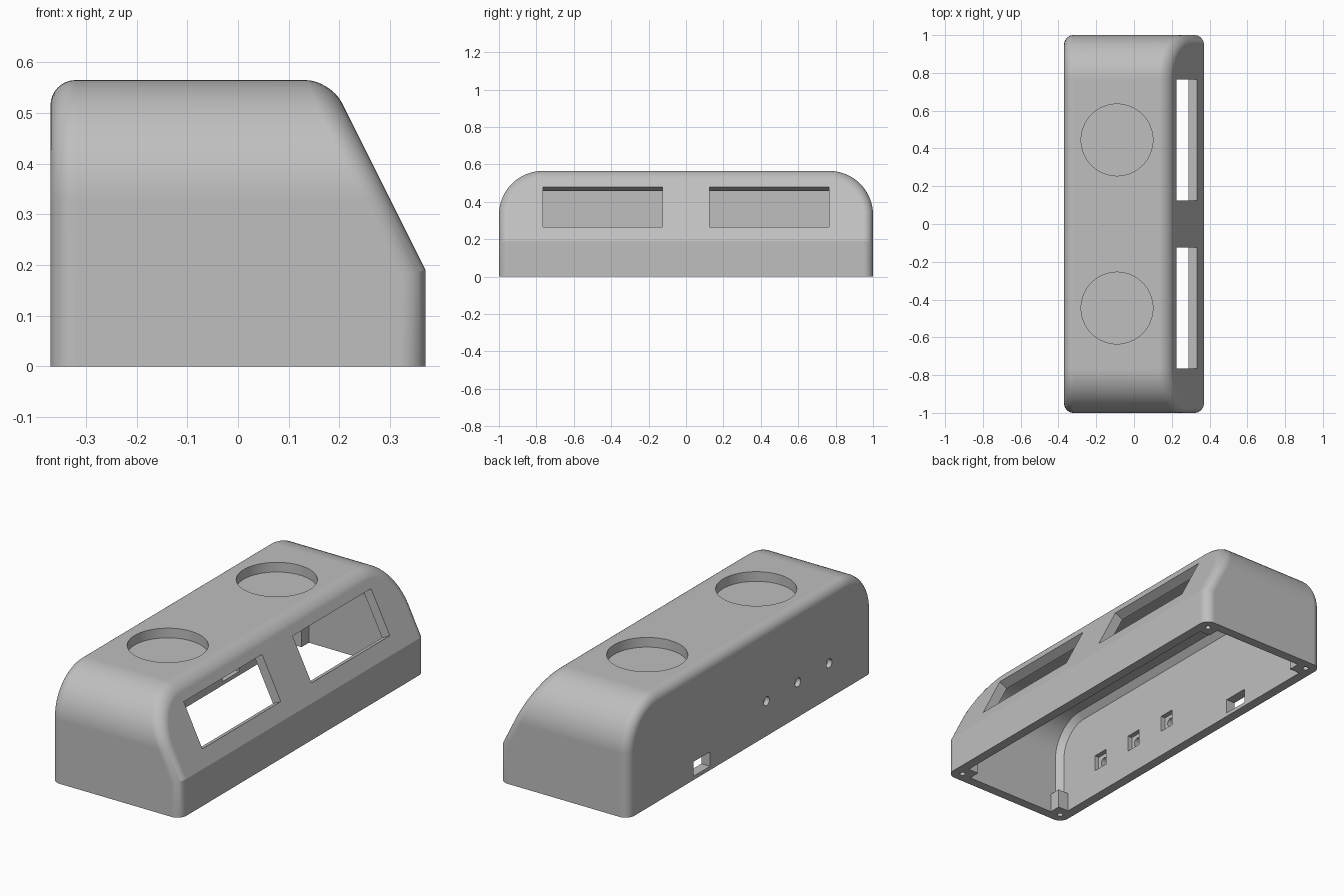
import bpy
import bmesh
from math import atan, cos, sin, pi, radians
from mathutils import Matrix, Vector

cube = bpy.data.objects.get("Cube")
if cube:
    bpy.data.objects.remove(cube, do_unlink=True)

WALL = 0.05
SLANT = Vector((2, 0, 1)).normalized()      # outward direction of the sloping front
SLANT_LOW = Vector((0.37, 0, 0.19))         # lower edge of the slope

grey = bpy.data.materials.new("grey_plastic")
grey.use_nodes = True
colour = (0.52, 0.52, 0.52, 1)
grey.diffuse_color = colour
grey.node_tree.nodes["Principled BSDF"].inputs["Base Color"].default_value = colour


def to_object(name, bm):
    bmesh.ops.recalc_face_normals(bm, faces=bm.faces)
    mesh = bpy.data.meshes.new(name)
    bm.to_mesh(mesh)
    bm.free()
    mesh.materials.append(grey)
    ob = bpy.data.objects.new(name, mesh)
    bpy.context.collection.objects.link(ob)
    return ob


def loaf(name, hx, hy, low, high, r, inset, bevel, segments):
    """Arched block along y, cut by the slope, with rounded long-side edges."""
    steps = 18
    profile = [(-hy, low)]
    for side, start in ((-1, pi), (1, pi / 2)):
        for i in range(steps + 1):
            a = start - i * pi / 2 / steps
            profile.append((side * (hy - r) + r * cos(a), high - r + r * sin(a)))
    profile.append((hy, low))
    bm = bmesh.new()
    face = bm.faces.new([bm.verts.new((-hx, y, z)) for y, z in profile])
    ext = bmesh.ops.extrude_face_region(bm, geom=[face])["geom"]
    bmesh.ops.translate(bm, vec=(2 * hx, 0, 0),
                        verts=[v for v in ext if isinstance(v, bmesh.types.BMVert)])
    cut = bmesh.ops.bisect_plane(bm, geom=bm.verts[:] + bm.edges[:] + bm.faces[:],
                                 plane_co=SLANT_LOW - SLANT * inset, plane_no=SLANT,
                                 clear_outer=True)["geom_cut"]
    bmesh.ops.edgeloop_fill(bm, edges=[e for e in cut if isinstance(e, bmesh.types.BMEdge)])
    bmesh.ops.recalc_face_normals(bm, faces=bm.faces)
    bm.normal_update()

    def rounded(e):
        caps = [abs(f.normal.x) > 0.1 for f in e.link_faces]
        return sum(caps) == 1 and all(f.normal.z > -0.5 for f in e.link_faces)

    bmesh.ops.bevel(bm, geom=[e for e in bm.edges if rounded(e)], offset=bevel,
                    segments=segments, profile=0.5, affect='EDGES', clamp_overlap=False)
    return to_object(name, bm)


def box(name, centre, size, tilt=0):
    bm = bmesh.new()
    bmesh.ops.create_cube(bm, size=1, matrix=Matrix.Translation(centre)
                          @ Matrix.Rotation(tilt, 4, 'Y') @ Matrix.Diagonal((*size, 1)))
    return to_object(name, bm)


def cylinder(name, centre, radius, depth, sides=32, tilt=0):
    bm = bmesh.new()
    bmesh.ops.create_cone(bm, cap_ends=True, segments=sides, radius1=radius, radius2=radius,
                          depth=depth, matrix=Matrix.Translation(centre)
                          @ Matrix.Rotation(tilt, 4, 'Y'))
    return to_object(name, bm)


def subtract(target, cutter):
    cutter.hide_render = True
    mod = target.modifiers.new("cut", 'BOOLEAN')
    mod.operation = 'DIFFERENCE'
    mod.solver = 'EXACT'
    mod.object = cutter
    bpy.context.view_layer.objects.active = target
    bpy.ops.object.modifier_apply(modifier=mod.name)
    bpy.data.objects.remove(cutter, do_unlink=True)


# Outer housing and its hollow, which leaves a screw post in each corner
housing = loaf("housing", 0.37, 1.0, 0, 0.565, 0.235, 0, 0.05, 8)
hollow = loaf("hollow", 0.37 - WALL, 1 - WALL, -0.05, 0.5, 0.185, WALL, 0.03, 1)
corners = [(sx, sy) for sx in (-1, 1) for sy in (-1, 1)]
for sx, sy in corners:
    subtract(hollow, box("post", (sx * 0.31, sy * 0.94, 0), (0.1, 0.1, 0.2)))
subtract(housing, hollow)

# Screw holes in the posts
for sx, sy in corners:
    subtract(housing, cylinder("screw_hole", (sx * 0.315, sy * 0.945, 0), 0.014, 0.14, 16))

# Round recesses in the top and windows in the slope
window_mid = SLANT_LOW + Vector((-1, 0, 2)) * 0.09125
for s in (-1, 1):
    subtract(housing, cylinder("top_recess", (-0.09, s * 0.445, 0.615), 0.19, 0.2, 64))
    subtract(housing, box("window", window_mid + Vector((0, s * 0.445, 0)),
                          (0.2, 0.64, 0.24), -atan(0.5)))

# Indicator holes, each with a square pocket inside, and the cable slot
for y in (-0.64, -0.385, -0.13):
    subtract(housing, cylinder("light_hole", (-0.36, y, 0.18), 0.023, 0.15, 24, pi / 2))
    subtract(housing, box("pocket", (-0.31, y, 0.18), (0.07, 0.085, 0.085)))
subtract(housing, box("cable_slot", (-0.34, 0.4, 0.057), (0.14, 0.136, 0.075)))

# Smooth the rounded edges, keep the corners crisp
bpy.ops.object.select_all(action='DESELECT')
housing.select_set(True)
bpy.context.view_layer.objects.active = housing
bpy.ops.object.shade_smooth_by_angle(angle=radians(20))
weighted = housing.modifiers.new("even_shading", 'WEIGHTED_NORMAL')
weighted.keep_sharp = True
